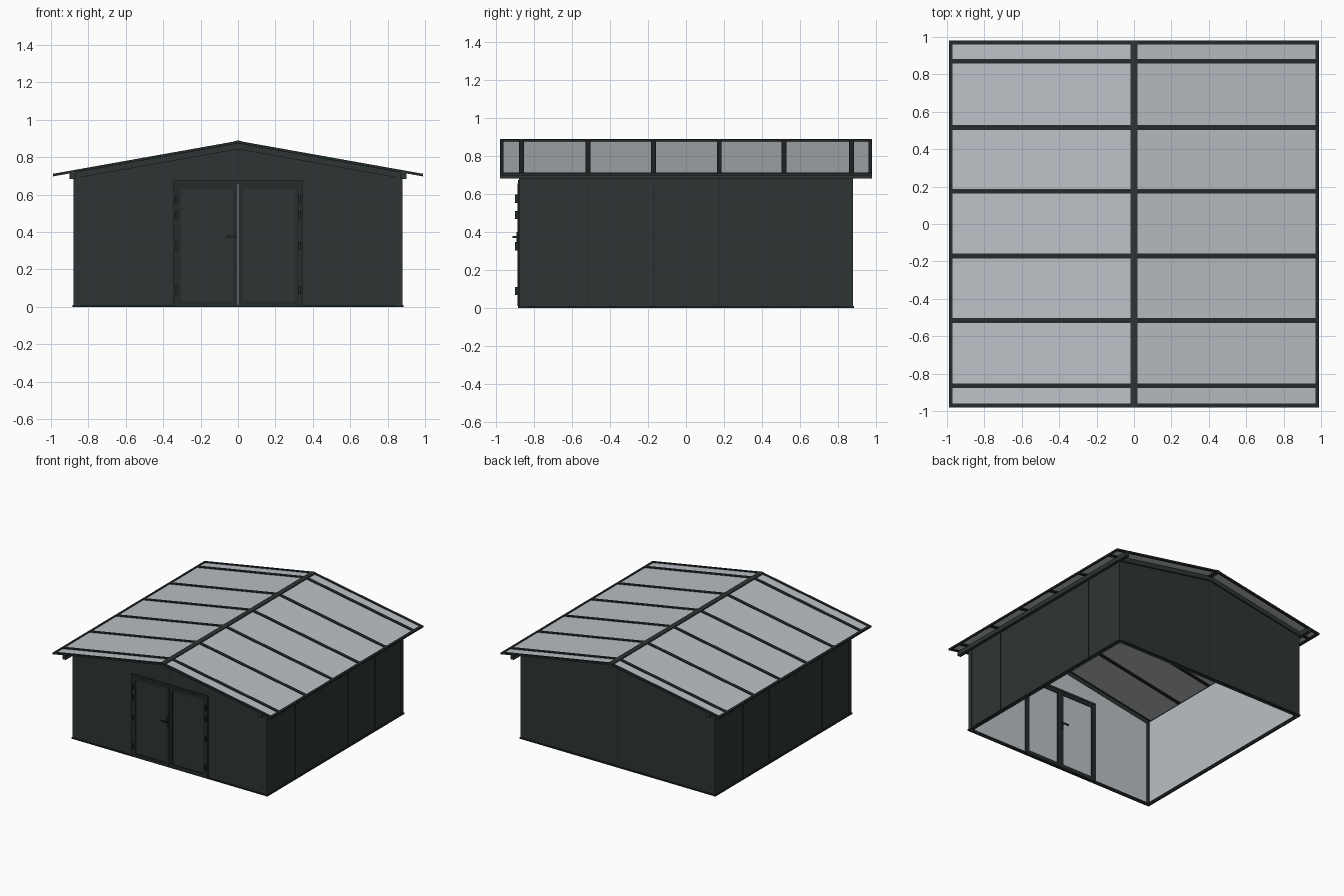
import bpy, bmesh
from mathutils import Vector

if "Cube" in bpy.data.objects:
    bpy.data.objects.remove(bpy.data.objects["Cube"])


def material(name, rgb):
    m = bpy.data.materials.new(name)
    m.diffuse_color = (*rgb, 1)
    m.use_nodes = True
    m.node_tree.nodes["Principled BSDF"].inputs["Base Color"].default_value = m.diffuse_color
    return m


DARK = material("dark_green_grey", (0.027, 0.036, 0.034))
TRIM = material("trim_dark", (0.018, 0.024, 0.024))
LIGHT = material("light_grey", (0.50, 0.53, 0.56))


def finish(name, bm, mat):
    me = bpy.data.meshes.new(name)
    bm.to_mesh(me)
    bm.free()
    me.materials.append(mat)
    ob = bpy.data.objects.new(name, me)
    bpy.context.collection.objects.link(ob)
    return ob


def prism(name, pts, y0, y1, mat):
    """Closed x-z outline extruded along y."""
    bm = bmesh.new()
    f = bm.faces.new([bm.verts.new((x, y0, z)) for x, z in pts])
    r = bmesh.ops.extrude_face_region(bm, geom=[f])
    vs = [v for v in r["geom"] if isinstance(v, bmesh.types.BMVert)]
    bmesh.ops.translate(bm, verts=vs, vec=(0, y1 - y0, 0))
    bmesh.ops.recalc_face_normals(bm, faces=bm.faces)
    return finish(name, bm, mat)


def box(name, x0, x1, y0, y1, z0, z1, mat):
    return prism(name, [(x0, z0), (x1, z0), (x1, z1), (x0, z1)], y0, y1, mat)


def rz(x):
    """Height of the roof top at x."""
    return 0.887 - 0.178 * abs(x)


def slope(name, xa, xb, y0, y1, top, bottom, mat):
    """Strip that follows one roof slope."""
    return prism(name, [(xa, rz(xa) - bottom), (xb, rz(xb) - bottom),
                        (xb, rz(xb) - top), (xa, rz(xa) - top)], y0, y1, mat)


W = 0.875     # half size of the walls
R = 0.985     # half width of the roof
L = 0.98      # half length of the roof
D = 0.345     # half width of the doorway
DOOR_TOP = 0.674


def gable(drop):
    return [(W, rz(W) - drop), (0, rz(0) - drop), (-W, rz(W) - drop)]


# Back gable wall with its lining and centre seam
prism("back_wall", [(-W, 0), (W, 0)] + gable(0.014), W - 0.012, W, DARK)
prism("back_lining", [(-W + .01, 0), (W - .01, 0)] + gable(0.016), W - 0.015, W - 0.012, LIGHT)
box("back_seam", -0.004, 0.004, W, W + 0.003, 0, rz(0) - 0.02, TRIM)

# Front gable wall with the doorway left open
doorway = [(-W, 0), (-D, 0), (-D, DOOR_TOP), (D, DOOR_TOP), (D, 0), (W, 0)]
prism("front_wall", doorway + gable(0.014), -W, -W + 0.012, DARK)
prism("front_lining", doorway + gable(0.016), -W + 0.012, -W + 0.015, LIGHT)
box("front_seam", -0.003, 0.003, -W - 0.002, -W, DOOR_TOP, rz(0) - 0.04, TRIM)

for s, side in ((1, "right"), (-1, "left")):
    # Side walls, lining and seams
    box(side + "_wall", s * W, s * (W - 0.012), -W, W, 0, 0.71, DARK)
    box(side + "_lining", s * (W - 0.012), s * (W - 0.015), -W + .015, W - .015, 0, 0.70, LIGHT)
    for y in (-0.51, -0.17, 0.175, 0.515):
        box(side + "_wall_seam", s * W, s * (W + 0.002), y - 0.003, y + 0.003, 0, 0.69, TRIM)

    # Corner posts, base rail and eave purlin
    for t in (1, -1):
        box(side + "_corner_post", s * (W - 0.03), s * (W + 0.004),
            t * (W - 0.03), t * (W + 0.004), 0, 0.70, DARK)
    box(side + "_base_rail", s * (W - 0.02), s * (W + 0.01), -W - .01, W + .01, 0, 0.01, TRIM)
    box(side + "_purlin", s * (W - 0.005), s * (W + 0.025), -L, L, 0.682, 0.715, DARK)

    # Trim below the roof on both gables
    for t in (1, -1):
        slope(side + "_gable_trim", 0, s * W, t * (W - 0.018), t * (W + 0.012), 0.012, 0.045, DARK)

    # Thin roof sheet, its face turned downwards
    bm = bmesh.new()
    f = bm.faces.new([bm.verts.new((x, y, rz(x) - 0.006))
                      for x, y in ((0, -L), (s * R, -L), (s * R, L), (0, L))])
    f.normal_update()
    if f.normal.z > 0:
        f.normal_flip()
    finish(side + "_roof_sheet", bm, LIGHT)

    # Glazing bars, verge bars and eave edge
    for y, h in ((-0.97, .01), (-0.865, .013), (-0.515, .013), (-0.172, .013),
                 (0.175, .013), (0.515, .013), (0.87, .013), (0.97, .01)):
        slope(side + "_roof_bar", 0, s * R, y - h, y + h, 0, 0.014, TRIM)
    slope(side + "_eave_edge", s * (R - 0.015), s * (R + 0.003), -L, L, 0, 0.014, TRIM)

# Ridge cap and ridge beam
prism("ridge_cap", [(-0.02, rz(0.02) - 0.012), (0.02, rz(0.02) - 0.012),
                    (0.02, rz(0.02) + 0.002), (0, rz(0) + 0.002),
                    (-0.02, rz(0.02) + 0.002)], -L, L, DARK)

# Base rails on the gable walls, with a door threshold
box("back_base_rail", -W, W, W - 0.02, W + 0.01, 0, 0.01, TRIM)
box("front_base_rail", -W, W, -W - 0.01, -W + 0.02, 0, 0.01, TRIM)

# Door frame
F = 0.018
prism("door_frame", [(-D, 0), (-D + F, 0), (-D + F, DOOR_TOP - F), (D - F, DOOR_TOP - F),
                     (D - F, 0), (D, 0), (D, DOOR_TOP), (-D, DOOR_TOP)],
      -W - 0.01, -W + 0.022, TRIM)

for s, side in ((1, "right"), (-1, "left")):
    # Door leaf: rails, stiles, panel and inner lining
    a, b, lo, hi = 0.002, D - F, 0.01, DOOR_TOP - F
    y0, y1 = -W - 0.012, -W + 0.02
    box(side + "_door_inner_stile", s * a, s * 0.027, y0, y1, lo, hi, TRIM)
    box(side + "_door_outer_stile", s * 0.305, s * b, y0, y1, lo, hi, TRIM)
    box(side + "_door_bottom_rail", s * 0.027, s * 0.305, y0, y1, lo, 0.032, TRIM)
    box(side + "_door_top_rail", s * 0.027, s * 0.305, y0, y1, 0.63, hi, TRIM)
    box(side + "_door_panel", s * 0.027, s * 0.305, -W - 0.004, -W + 0.01, 0.032, 0.63, DARK)
    box(side + "_door_lining", s * 0.027, s * 0.305, -W + 0.01, -W + 0.013, 0.032, 0.63, LIGHT)
    # Hinges
    for z in (0.09, 0.325, 0.49, 0.575):
        box(side + "_hinge", s * 0.322, s * 0.336, -W - 0.024, -W - 0.008, z - 0.022, z + 0.022, TRIM)

# Lever handles outside and inside
for y, t in ((-W - 0.012, -1), (-W + 0.02, 1)):
    box("handle_plate", -0.024, -0.008, y, y + t * 0.005, 0.33, 0.40, TRIM)
    box("handle_stem", -0.020, -0.012, y, y + t * 0.024, 0.370, 0.380, TRIM)
    box("handle_lever", -0.062, -0.012, y + t * 0.018, y + t * 0.026, 0.370, 0.380, TRIM)
